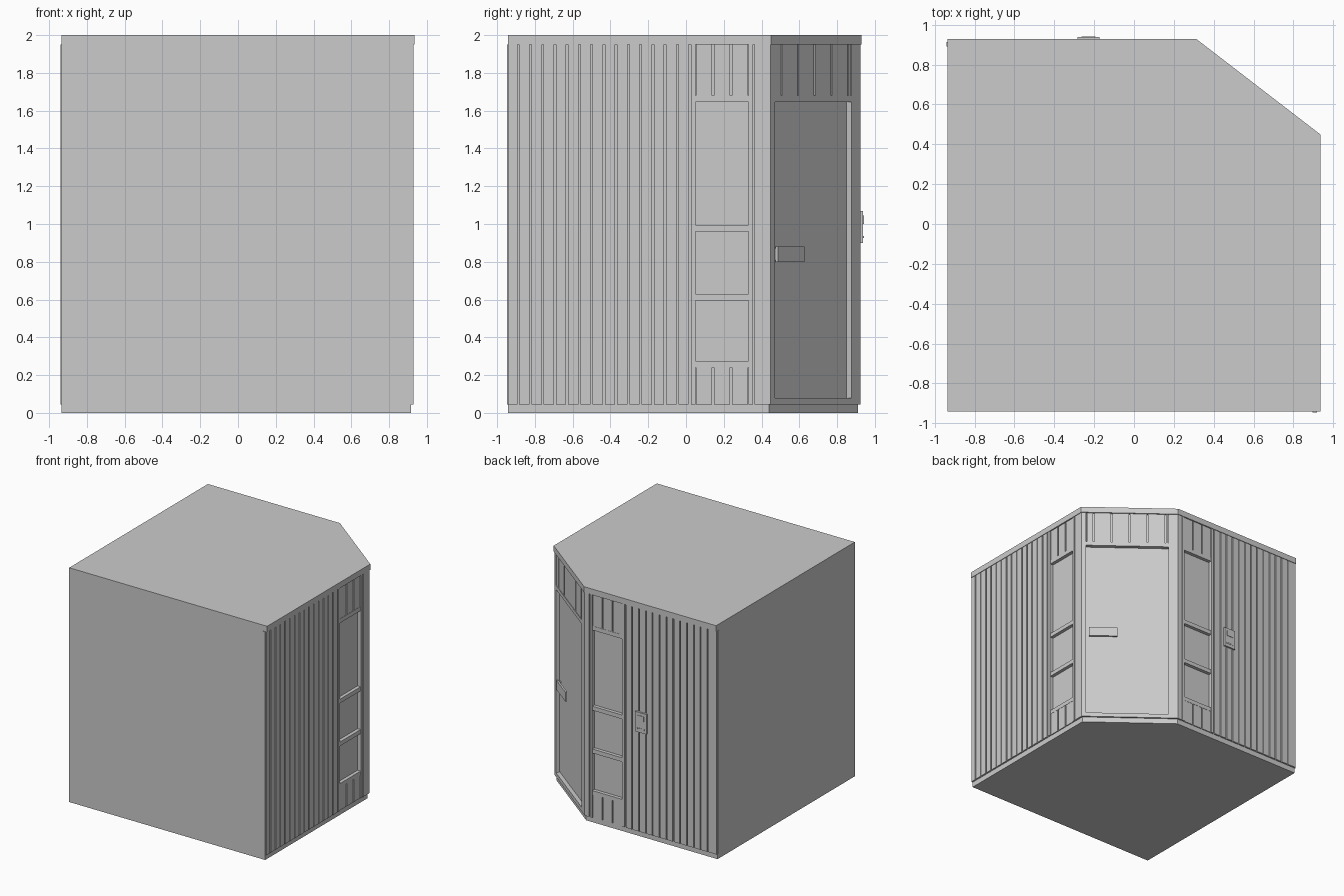
import bpy, bmesh
from mathutils import Vector

old = bpy.data.objects.get("Cube")
if old:
    bpy.data.objects.remove(old, do_unlink=True)

grey = bpy.data.materials.new("light grey")
grey.use_nodes = True
GREY = (0.6, 0.6, 0.6, 1)
grey.diffuse_color = GREY
grey.node_tree.nodes["Principled BSDF"].inputs["Base Color"].default_value = GREY

LEFT, FRONT = -0.935, -0.942
A, B = Vector((0.93, 0.447, 0)), Vector((0.31, 0.924, 0))   # ends of the corner entrance
CUT = (B - A).normalized()
CUT_N = Vector((CUT.y, -CUT.x, 0))
FLOOR, CEIL = 0.045, 1.95
DEEP = -0.034


def make(name, bm):
    bmesh.ops.recalc_face_normals(bm, faces=bm.faces)
    mesh = bpy.data.meshes.new(name)
    bm.to_mesh(mesh)
    bm.free()
    mesh.materials.append(grey)
    obj = bpy.data.objects.new(name, mesh)
    bpy.context.collection.objects.link(obj)
    return obj


def slab(name, offset, z0, z1):
    """Five-sided floor plan, with the three clad sides moved out by offset."""
    x, y = A.x + offset, B.y + offset
    c = CUT_N.dot(A) + offset
    plan = [(LEFT, FRONT), (x, FRONT), (x, (c - CUT_N.x * x) / CUT_N.y),
            ((c - CUT_N.y * y) / CUT_N.x, y), (LEFT, y)]
    bm = bmesh.new()
    face = bm.faces.new([bm.verts.new((px, py, z0)) for px, py in plan])
    up = bmesh.ops.extrude_face_region(bm, geom=[face])
    verts = [v for v in up["geom"] if isinstance(v, bmesh.types.BMVert)]
    bmesh.ops.translate(bm, verts=verts, vec=(0, 0, z1 - z0))
    return make(name, bm)


class Wall:
    """Places boxes by distance along a wall, height and depth from its surface."""

    def __init__(self, name, start, along, normal):
        self.name, self.start, self.along, self.normal = name, start, along, normal

    def boxes(self, part, items):
        bm = bmesh.new()
        for u0, u1, z0, z1, d0, d1 in items:
            cube = bmesh.ops.create_cube(bm, size=1)
            for v in cube["verts"]:
                u = u1 if v.co.x > 0 else u0
                d = d1 if v.co.y > 0 else d0
                z = z1 if v.co.z > 0 else z0
                v.co = self.start + self.along * u + self.normal * d + Vector((0, 0, z))
        return make(self.name + "_" + part, bm)

    def planks(self, part, cuts, z0, z1, top, gap=0.01):
        items = [(a + gap / 2, b - gap / 2, z0, z1, DEEP, top)
                 for a, b in zip(cuts, cuts[1:])]
        items.append((cuts[0], cuts[-1], z0, z1, DEEP, top - 0.012))
        self.boxes(part, items)


def clad_wall(wall, length, win):
    """Corner board, framed window column, then tongue-and-groove planks."""
    w0, w1 = win, win + 0.283
    step = 0.0648
    wall.boxes("corner_board", [(0, w0 - 0.03, FLOOR, CEIL, DEEP, 0)])
    wall.boxes("groove_backing", [(w0 - 0.031, w0, FLOOR, CEIL, DEEP, -0.012),
                                  (w1, w1 + 0.035, FLOOR, CEIL, DEEP, -0.012)])
    wall.boxes("window_stiles", [(w0 - 0.022, w0, FLOOR, CEIL, DEEP, 0),
                                 (w1, w1 + 0.022, FLOOR, CEIL, DEEP, 0)])
    rails = [(0.24, 0.275), (0.595, 0.63), (0.96, 0.995), (1.645, 1.68)]
    wall.boxes("window_rails", [(w0, w1, a, b, DEEP, -0.004) for a, b in rails])
    thirds = [w0 + (w1 - w0) * i / 3 for i in range(4)]
    wall.planks("upper_infill", thirds, 1.68, CEIL, -0.006)
    wall.planks("lower_infill", thirds, FLOOR, 0.24, -0.006)
    cuts = [w1 + 0.03]
    while cuts[-1] + step < length - 0.02:
        cuts.append(cuts[-1] + step)
    wall.planks("planks", cuts + [length + 0.005], FLOOR, CEIL, 0)
    wall.boxes("end_board", [(length - 0.03, length, FLOOR, CEIL, DEEP, 0)])


# Cabin body, base and roof
slab("cabin_core", -0.033, 0.02, 1.97)
slab("plinth", -0.014, 0, FLOOR)
slab("roof", 0.005, CEIL, 2)

# Clad side and back walls
side = Wall("side", A, Vector((0, -1, 0)), Vector((1, 0, 0)))
back = Wall("back", B, Vector((-1, 0, 0)), Vector((0, 1, 0)))
clad_wall(side, A.y - FRONT, 0.115)
clad_wall(back, B.x - LEFT, 0.07)

# Entrance: jambs, header, sill, door and handle
entry = Wall("entry", A, CUT, CUT_N)
width = (B - A).length
d0, d1 = 0.038, 0.705
entry.boxes("jambs", [(0, d0, FLOOR, CEIL, DEEP, 0), (d1, width, FLOOR, CEIL, DEEP, 0)])
entry.boxes("header_rail", [(d0, d1, 1.645, 1.68, DEEP, 0)])
entry.boxes("sill", [(d0, d1, FLOOR, 0.08, DEEP, 0)])
entry.planks("header_planks", [d0, 0.1, 0.245, 0.39, 0.535, 0.68, d1], 1.68, CEIL, -0.004)
entry.boxes("door", [(d0 + 0.004, d1 - 0.004, 0.086, 1.64, DEEP - 0.02, -0.03)])
entry.boxes("door_handle", [(0.06, 0.29, 0.8, 0.88, -0.012, 0.003),
                            (0.06, 0.08, 0.81, 0.87, -0.04, -0.012)])

# Control panel on the back wall
p0, p1 = B.x + 0.173, B.x + 0.283
back.boxes("control_panel", [(p0, p1, 0.9, 1.07, -0.01, 0.014)])
back.boxes("panel_display", [(p0 + 0.025, p1 - 0.025, 1.0, 1.045, 0.01, 0.018)])
back.boxes("panel_buttons", [(p0 + 0.02 + i * 0.02, p0 + 0.03 + i * 0.02, 0.925, 0.937, 0.01, 0.018)
                             for i in range(4)])
